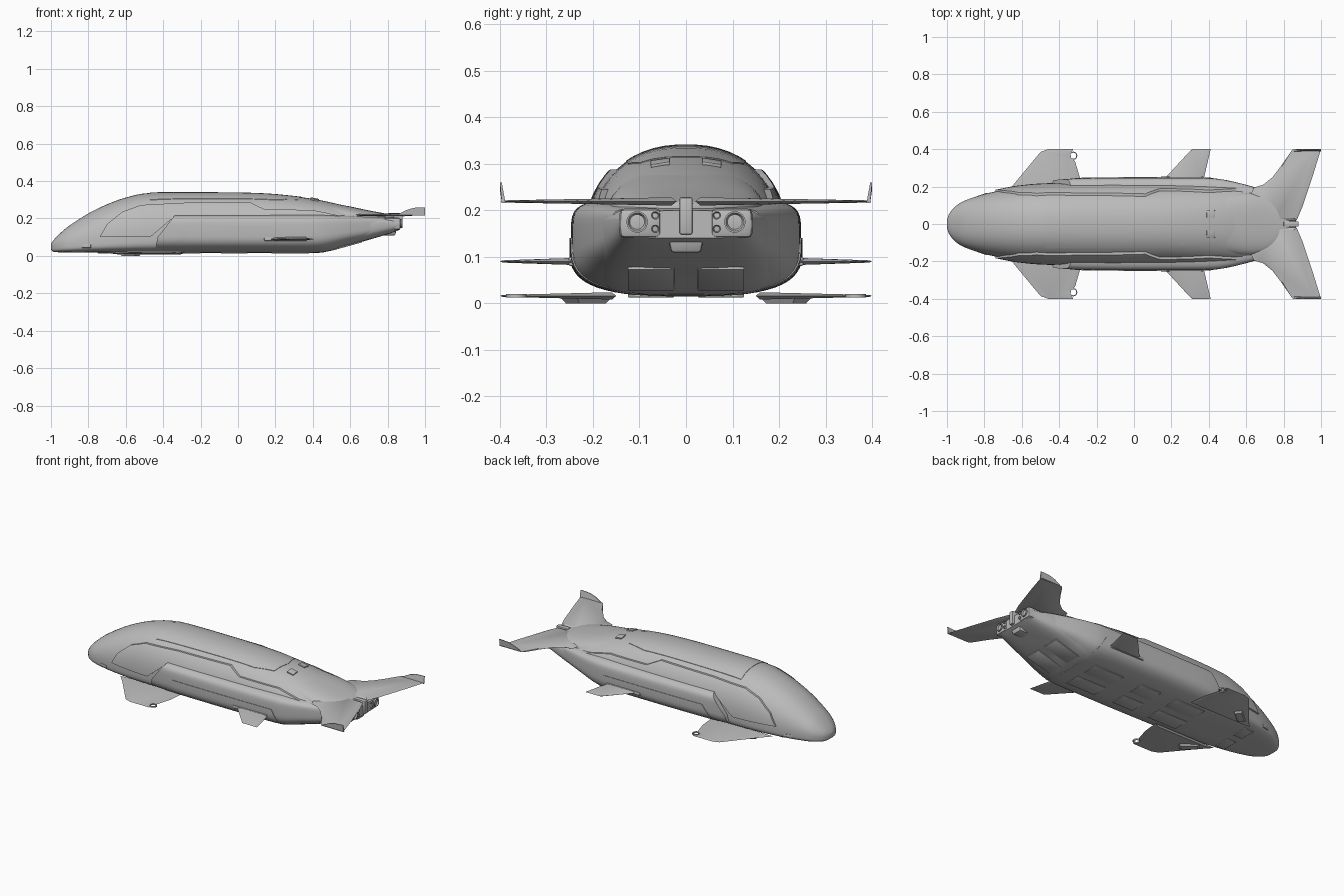
import bpy, bmesh, math
from mathutils import Vector

cube = bpy.data.objects.get("Cube")
if cube:
    bpy.data.objects.remove(cube, do_unlink=True)

grey = bpy.data.materials.new("hull grey")
grey.use_nodes = True
GREY = (0.5, 0.5, 0.5, 1)
grey.diffuse_color = GREY
grey.node_tree.nodes["Principled BSDF"].inputs["Base Color"].default_value = GREY


def finish(name, bm, angle=30):
    bmesh.ops.recalc_face_normals(bm, faces=bm.faces)
    mesh = bpy.data.meshes.new(name)
    bm.to_mesh(mesh)
    bm.free()
    mesh.materials.append(grey)
    mesh.shade_smooth()
    mesh.set_sharp_from_angle(angle=math.radians(angle))
    ob = bpy.data.objects.new(name, mesh)
    bpy.context.collection.objects.link(ob)
    return ob


def smooth_rows(rows, steps=4):
    """Catmull-Rom interpolation through the stations."""
    out = []
    for i in range(len(rows) - 1):
        a, b, c, d = (Vector(rows[min(max(k, 0), len(rows) - 1)])
                      for k in (i - 1, i, i + 1, i + 2))
        for s in range(steps):
            t = s / steps
            out.append(b + (c - a) * t / 2 + (a * 2 - b * 5 + c * 4 - d) * t**2 / 2
                       + (b * 3 - a - c * 3 + d) * t**3 / 2)
    return out + [Vector(rows[-1])]


def loft(name, rows, n_up, n_low, grow=0.0, sides=56):
    """Stations are x, half width, bottom, waist, top."""
    bm = bmesh.new()
    rings = []
    for x, w, b, m, t in smooth_rows(rows):
        ring = []
        for k in range(sides):
            a = math.tau * (k + 0.5) / sides
            c, s = math.cos(a), math.sin(a)
            n = n_up if s > 0 else n_low
            y = math.copysign(abs(c) ** (2 / n), c) * (w + grow)
            z = m + abs(s) ** (2 / n) * ((t + grow - m) if s > 0 else (b - grow / 4 - m))
            ring.append(bm.verts.new((x, y, z)))
        rings.append(ring)
    for r, q in zip(rings, rings[1:]):
        for k in range(sides):
            j = (k + 1) % sides
            bm.faces.new((r[k], r[j], q[j], q[k]))
    bm.faces.new(rings[0])
    bm.faces.new(rings[-1])
    return finish(name, bm)


def prism(name, outline, axis):
    """Extrude an outline right through the body along y or z."""
    bm = bmesh.new()
    place = (lambda p, h: (p[0], h, p[1])) if axis == "y" else (lambda p, h: (p[0], p[1], h))
    lo = [bm.verts.new(place(p, -0.6 if axis == "y" else 0.2)) for p in outline]
    hi = [bm.verts.new(place(p, 0.6)) for p in outline]
    bm.faces.new(lo)
    bm.faces.new(hi)
    for i in range(len(lo)):
        j = (i + 1) % len(lo)
        bm.faces.new((lo[i], lo[j], hi[j], hi[i]))
    ob = finish(name, bm)
    ob.hide_render = True
    return ob


def trim(ob, outline, axis="y"):
    """Keep only the part of a shell lying inside the outline."""
    cutter = prism("cutter", outline, axis)
    mod = ob.modifiers.new("trim", "BOOLEAN")
    mod.operation, mod.solver, mod.object = "INTERSECT", "EXACT", cutter
    dg = bpy.context.evaluated_depsgraph_get()
    mesh = bpy.data.meshes.new_from_object(ob.evaluated_get(dg))
    ob.modifiers.clear()
    ob.data = mesh
    mesh.set_sharp_from_angle(angle=math.radians(30))
    bpy.data.objects.remove(cutter, do_unlink=True)


def box(name, center, size, bevel=0.0, taper=1.0, turn=(0, 0, 0)):
    bm = bmesh.new()
    bmesh.ops.create_cube(bm, size=1)
    for v in bm.verts:
        f = taper if v.co.z < 0 else 1
        v.co = Vector((v.co.x * size[0] * f, v.co.y * size[1] * f, v.co.z * size[2]))
    if bevel:
        bmesh.ops.bevel(bm, geom=bm.edges[:], offset=bevel, segments=2, affect="EDGES", profile=0.5)
    ob = finish(name, bm)
    ob.location, ob.rotation_euler = center, turn


def nozzle(name, center, r, depth):
    """Hollow cylinder opening towards the rear."""
    bm = bmesh.new()
    prof = [(0, r), (depth, r), (depth, r * 0.85), (depth * 0.3, r * 0.6)]
    rings = [[bm.verts.new((center[0] + x, center[1] + q * math.cos(math.tau * k / 24),
                            center[2] + q * math.sin(math.tau * k / 24))) for k in range(24)]
             for x, q in prof]
    for a, b in zip(rings, rings[1:]):
        for k in range(24):
            bm.faces.new((a[k], a[k - 1], b[k - 1], b[k]))
    bm.faces.new(rings[0])
    bm.faces.new(rings[-1])
    finish(name, bm)


def fin(name, outline, z, thick, side):
    """Thin blade with a sharp rim and a raised centre."""
    bm = bmesh.new()
    cx = sum(p[0] for p in outline) / len(outline)
    cy = sum(p[1] for p in outline) / len(outline)
    y0, y1 = min(p[1] for p in outline), max(p[1] for p in outline)
    rim = [bm.verts.new((x, side * y, z)) for x, y in outline]
    for sgn in (1, -1):
        inner = []
        for x, y in outline:
            px, py = cx + (x - cx) * 0.8, cy + (y - cy) * 0.94
            t = thick * (1 - 0.75 * (py - y0) / (y1 - y0))
            inner.append(bm.verts.new((px, side * py, z + sgn * t)))
        bm.faces.new(inner)
        for i in range(len(rim)):
            j = (i + 1) % len(rim)
            bm.faces.new((rim[i], rim[j], inner[j], inner[i]))
    finish(name, bm)


# Main hull
HULL = [(-1, .022, .034, .046, .064), (-.985, .06, .022, .05, .086), (-.95, .098, .019, .055, .122),
        (-.9, .127, .018, .06, .163), (-.8, .16, .018, .07, .227), (-.7, .182, .018, .08, .276),
        (-.6, .198, .018, .09, .312), (-.47, .208, .018, .1, .337), (-.2, .213, .018, .11, .339),
        (.1, .213, .018, .11, .335), (.3, .212, .018, .115, .319), (.46, .208, .02, .125, .294),
        (.6, .196, .06, .15, .26), (.72, .175, .092, .17, .228), (.82, .15, .122, .178, .206),
        (.865, .142, .14, .175, .2)]
loft("hull", HULL, 2.3, 4)

# Rear end of the roof, rounding off above the tail fins
REAR_ROOF = [(.45, .16, .18, .2, .292), (.6, .168, .18, .2, .264), (.7, .152, .18, .2, .243),
             (.77, .117, .18, .2, .23), (.815, .07, .18, .2, .222), (.835, .02, .18, .2, .218)]
loft("rear_roof", REAR_ROOF, 2.5, 4)

# Lower side fairings, with a raised hatch band
FAIRING = [(-.6, .195, .016, .11, .222), (-.4, .238, .016, .12, .224), (-.1, .247, .016, .12, .224),
           (.2, .247, .016, .12, .224), (.4, .245, .016, .125, .224), (.48, .237, .024, .13, .222),
           (.58, .215, .054, .14, .218), (.68, .186, .08, .15, .213), (.78, .155, .11, .165, .205)]
trim(loft("side_fairing", FAIRING, 6, 3),
     [(-.47, -.1), (-.43, .1), (-.32, .24), (.77, .24), (.77, -.1)])
trim(loft("lower_hatch_band", FAIRING, 6, 3, 0.003),
     [(-.37, -.1), (-.365, .03), (-.28, .14), (.4, .14), (.46, .03), (.46, -.1)])

# Upper side cowls and roof panel
trim(loft("upper_cowl", HULL, 2.3, 4, 0.01),
     [(-.74, .1), (-.7, .17), (-.62, .235), (-.52, .272), (-.3, .284), (.06, .288), (.14, .25),
      (.4, .245), (.56, .212), (.5, .2), (-.34, .21), (-.47, .1)])
trim(loft("roof_panel", HULL, 2.3, 4, 0.002),
     [(-.47, -.13), (.2, -.125), (.32, -.1), (.345, 0), (.32, .1), (.2, .125), (-.47, .13)], "z")

# Fins and details mirrored on both sides
TAIL = [(.6, .1), (.64, .195), (.69, .21), (.74, .25), (.79, .315), (.85, .4),
        (1, .4), (.96, .27), (.9, .09), (.87, .02), (.75, .02)]
MID = [(.14, .2), (.17, .25), (.29, .38), (.31, .4), (.41, .4), (.375, .25), (.37, .2)]
FRONT = [(-.7, .15), (-.645, .21), (-.5, .385), (-.46, .4), (-.325, .4), (-.34, .375), (-.335, .35),
         (-.315, .335), (-.29, .25), (-.28, .15)]
for side, label in ((1, "left"), (-1, "right")):
    fin(label + "_tail_fin", TAIL, .219, .009, side)
    fin(label + "_mid_fin", MID, .09, .009, side)
    fin(label + "_front_fin", FRONT, .016, .008, side)
    # Upturned tail tip
    bm = bmesh.new()
    tip = [(.85, .219), (.9, .245), (.94, .257), (1, .26), (1, .216)]
    a = [bm.verts.new((x, side * (.4 if z > .23 else .396), z)) for x, z in tip]
    b = [bm.verts.new((x, side * (.396 if z > .23 else .388), z)) for x, z in tip]
    bm.faces.new(a)
    bm.faces.new(b)
    for i in range(5):
        bm.faces.new((a[i], a[i - 1], b[i - 1], b[i]))
    finish(label + "_tail_tip", bm)
    # Ring at the rear of the front fin
    bm = bmesh.new()
    ring = [[bm.verts.new((-.325 + r * math.cos(math.tau * k / 20),
                           side * (.365 + r * math.sin(math.tau * k / 20)), z)) for k in range(20)]
            for r, z in ((.022, .012), (.022, .02), (.016, .02), (.016, .012))]
    for i in range(4):
        for k in range(20):
            bm.faces.new((ring[i - 1][k], ring[i - 1][k - 1], ring[i][k - 1], ring[i][k]))
    finish(label + "_fin_ring", bm)
    # Mid fin root, landing skid, roof hatch and nose port
    box(label + "_mid_fin_root", (.255, side * .238, .09), (.23, .03, .02), .005)
    box(label + "_skid", (-.575, side * .215, .0075), (.12, .05, .015), 0, .75, (0, 0, side * .7))
    box(label + "_roof_hatch", (.41, side * .055, .302), (.045, .042, .008), .002, 1,
        (-side * .15, .19, 0))
    box(label + "_nose_port", (-.81, side * .155, .052), (.05, .008, .018), .002, 1,
        (0, 0, side * .32))
    # Engine housing and nozzles
    box(label + "_engine_housing", (.825, side * .098, .172), (.09, .09, .064), .012)
    nozzle(label + "_main_nozzle", (.86, side * .105, .175), .023, .018)
    for z in (.16, .189):
        nozzle(label + "_small_nozzle", (.865, side * .066, z), .009, .01)
    # Underside plates
    for x, w in ((-.72, .06), (-.3, .2), (-.02, .14), (.28, .2)):
        box(label + "_belly_plate", (x, side * .075, .016), (w, .1, .006), .002)
    box(label + "_rear_belly_plate", (.58, side * .075, .053), (.17, .1, .007), .002, 1, (0, -.27, 0))

# Central tail pylon
box("tail_pylon", (.84, 0, .188), (.08, .028, .08), .004)
box("tail_lower_block", (.8, 0, .129), (.1, .08, .04), .006, .8)
